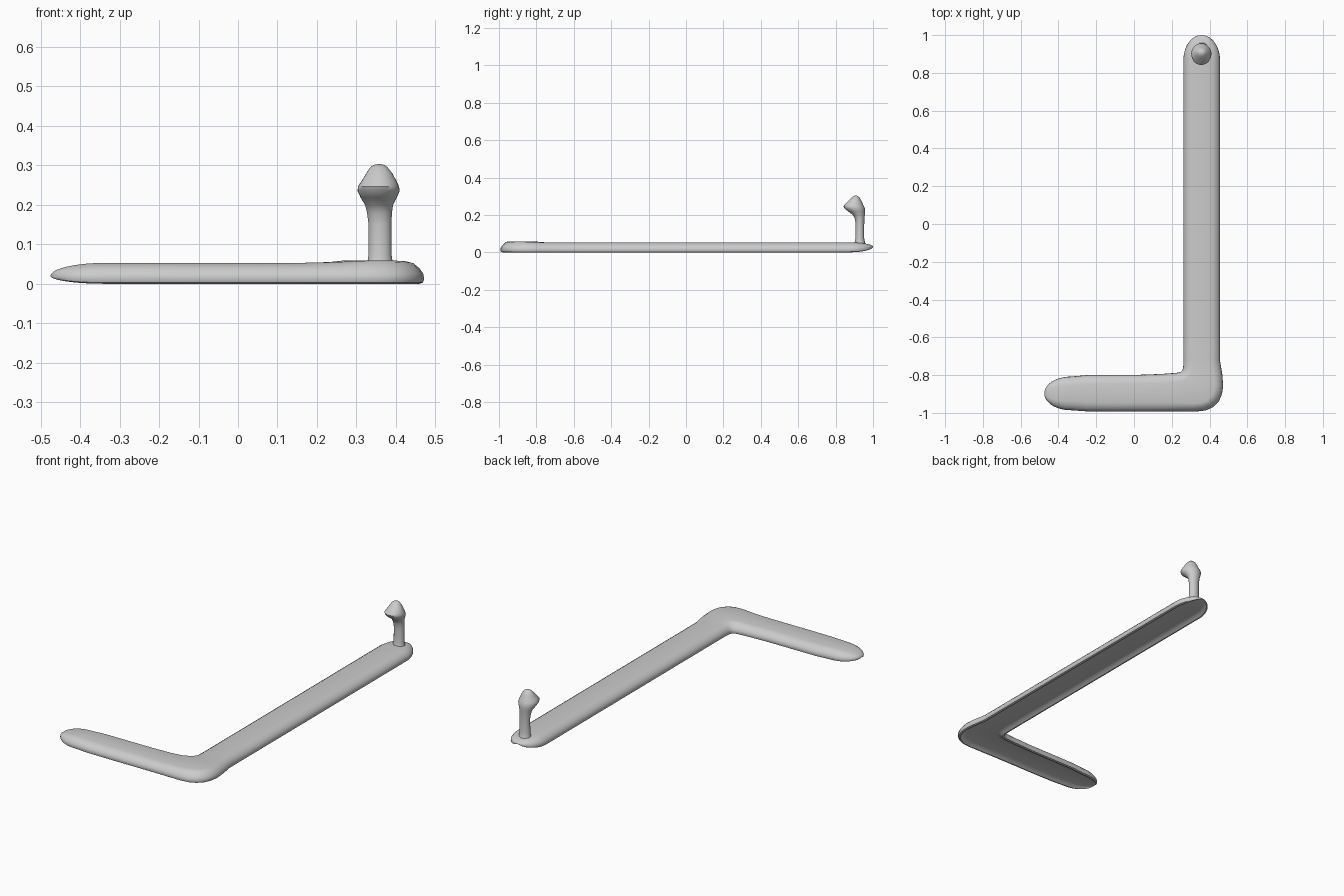
import bpy, bmesh, math
from mathutils import Vector

cube = bpy.data.objects.get("Cube")
if cube:
    bpy.data.objects.remove(cube)

grey = bpy.data.materials.new("plain grey")
grey.use_nodes = True
grey.diffuse_color = (0.6, 0.6, 0.6, 1)
bsdf = grey.node_tree.nodes["Principled BSDF"]
bsdf.inputs["Base Color"].default_value = (0.6, 0.6, 0.6, 1)
bsdf.inputs["Roughness"].default_value = 0.7


def loft(name, rings):
    """Skin equal-length closed rings, cap both ends and shade smooth."""
    bm = bmesh.new()
    loops = [[bm.verts.new(p) for p in ring] for ring in rings]
    for low, high in zip(loops, loops[1:]):
        for i in range(len(low)):
            j = (i + 1) % len(low)
            bm.faces.new((low[i], low[j], high[j], high[i]))
    bm.faces.new(loops[0][::-1])
    bm.faces.new(loops[-1])
    bmesh.ops.recalc_face_normals(bm, faces=bm.faces)
    mesh = bpy.data.meshes.new(name)
    bm.to_mesh(mesh)
    bm.free()
    mesh.materials.append(grey)
    obj = bpy.data.objects.new(name, mesh)
    bpy.context.collection.objects.link(obj)
    bpy.ops.object.select_all(action='DESELECT')
    obj.select_set(True)
    bpy.context.view_layer.objects.active = obj
    bpy.ops.object.shade_smooth_by_angle(angle=math.radians(45))


# Half cross-section of the base: distance in from the edge, height
half_section = [(0.046, 0.015), (0.03, 0.012), (0.014, 0), (0.004, 0.003),
                (0, 0.012), (0.003, 0.026), (0.013, 0.039), (0.03, 0.049),
                (0.048, 0.053)]


def base_ring(inner, outer, scale=1, mid_z=0.02, bump=0):
    """Pillowed section spanning from the outer edge to the inner edge."""
    a, b = Vector(inner), Vector(outer)
    across = (a - b).normalized() * scale
    ring = []
    for start, way, points in ((b, across, half_section),
                               (a, -across, half_section[::-1])):
        for d, z in points:
            p = start + way * d
            rise = bump if z > 0.045 else 0
            ring.append((p.x, p.y, mid_z + (z - mid_z) * scale + rise))
    return ring


tip_angles = [math.pi / 2 * k / 12 for k in range(1, 13)]
tip_angles.insert(0, 0.04)
rings = []

# Short arm: rounded tip, then straight run
for t in tip_angles:
    x = -0.475 + 0.14 * (1 - math.cos(t))
    h = 0.089 * math.sin(t)
    rings.append(base_ring((x, -0.897 + h), (x, -0.897 - h), math.sin(t)))
for x, y0, y1 in ((-0.25, -0.80, -0.992), (-0.1, -0.799, -0.993),
                  (0.05, -0.798, -0.992), (0.16, -0.793, -0.992)):
    rings.append(base_ring((x, y0), (x, y1)))

# Bend: the outer edge swings round a tight inner corner
bend = [
    (0.225, -0.788, 0.26, -0.993, 0.002),
    (0.238, -0.786, 0.33, -0.993, 0.005),
    (0.245, -0.784, 0.38, -0.987, 0.006),
    (0.250, -0.781, 0.42, -0.969, 0.006),
    (0.254, -0.777, 0.45, -0.938, 0.005),
    (0.257, -0.772, 0.466, -0.90, 0.004),
    (0.259, -0.765, 0.472, -0.86, 0.003),
    (0.261, -0.75, 0.468, -0.80, 0.001),
]
for xi, yi, xo, yo, bump in bend:
    rings.append(base_ring((xi, yi), (xo, yo), bump=bump))

# Long arm: straight run, then rounded tip
for k in range(9):
    y = -0.72 + 0.19 * k
    rings.append(base_ring((0.262, y), (0.455, y)))
for t in reversed(tip_angles):
    y = 1 - 0.13 * (1 - math.cos(t))
    h = 0.0965 * math.sin(t)
    rings.append(base_ring((0.3585 - h, y), (0.3585 + h, y),
                           math.sin(t), 0.03))
loft("angled_base", rings)

# Post with a forward-leaning knob: z, left/right x, front/back y
post = [
    (0.03, 0.322, 0.398, 0.895, 0.965),
    (0.054, 0.328, 0.392, 0.902, 0.957),
    (0.075, 0.331, 0.389, 0.906, 0.953),
    (0.15, 0.331, 0.389, 0.907, 0.953),
    (0.18, 0.327, 0.39, 0.903, 0.954),
    (0.20, 0.322, 0.393, 0.892, 0.956),
    (0.218, 0.311, 0.402, 0.868, 0.957),
    (0.235, 0.303, 0.41, 0.847, 0.956),
    (0.247, 0.304, 0.408, 0.842, 0.951),
    (0.26, 0.313, 0.402, 0.852, 0.945),
    (0.28, 0.325, 0.391, 0.872, 0.935),
    (0.294, 0.334, 0.38, 0.886, 0.927),
    (0.301, 0.343, 0.372, 0.896, 0.919),
    (0.303, 0.352, 0.363, 0.903, 0.912),
]
post_rings = []
for z, x0, x1, y0, y1 in post:
    angles = [math.tau * k / 28 for k in range(28)]
    post_rings.append([((x0 + x1) / 2 + (x1 - x0) / 2 * math.cos(a),
                        (y0 + y1) / 2 + (y1 - y0) / 2 * math.sin(a), z)
                       for a in angles])
loft("knobbed_post", post_rings)
